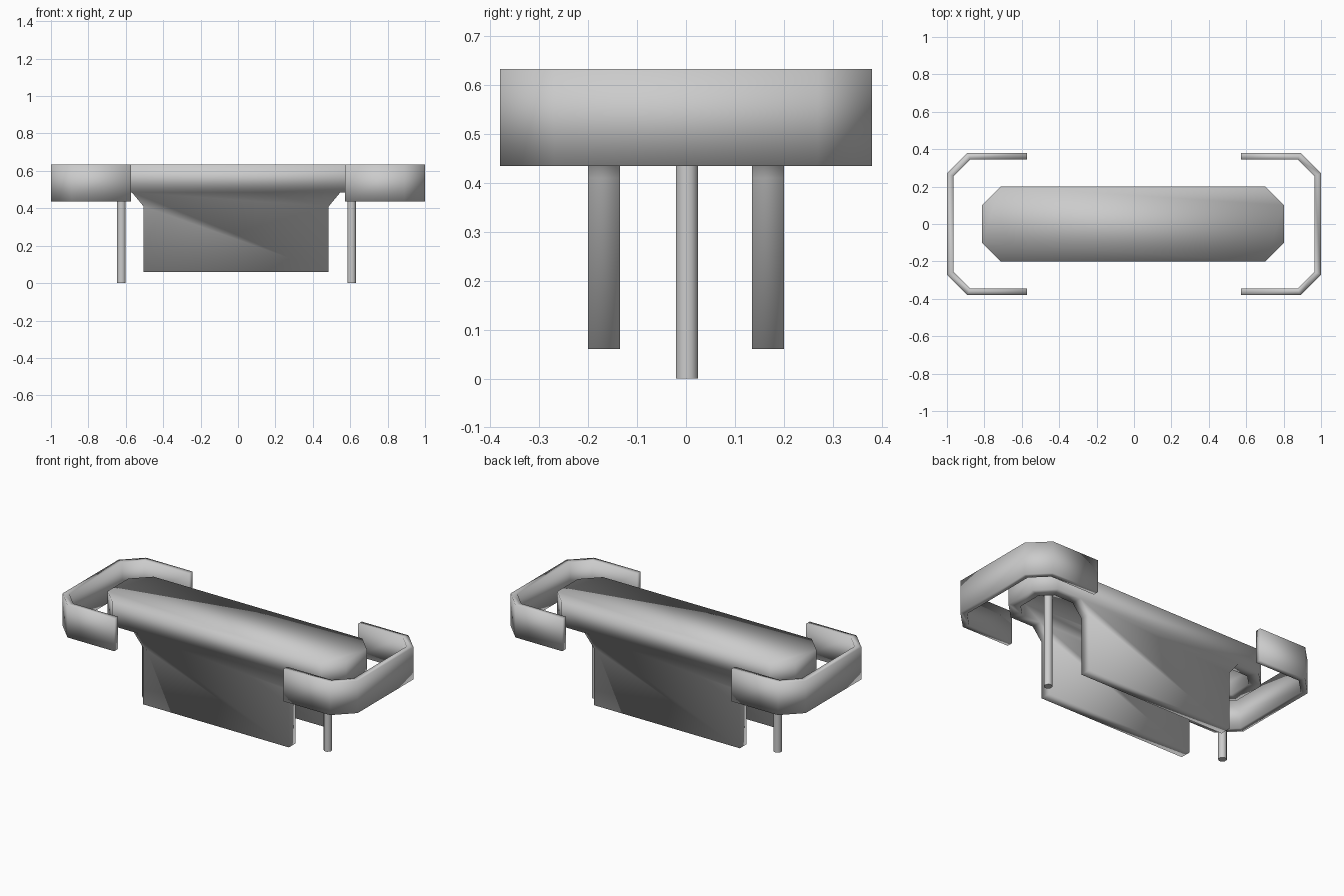
import bpy, math

if "Cube" in bpy.data.objects:
    bpy.data.objects.remove(bpy.data.objects["Cube"])

HX, HY, CUT, T = 0.808, 0.20, 0.10, 0.065     # hood half sizes, corner cut, wall thickness
TOP, RIM = 0.633, 0.485


def add_mesh(name, verts, faces):
    me = bpy.data.meshes.new(name)
    me.from_pydata(verts, [], faces)
    me.update()
    ob = bpy.data.objects.new(name, me)
    bpy.context.collection.objects.link(ob)
    for p in me.polygons:
        p.use_smooth = True
    return ob


def hood_shell(t):
    """Octagonal hood skin inset by t: lower edge ring plus top octagon."""
    hx, hy, c = HX - t, HY - t, CUT - t * (2 - math.sqrt(2))
    skirt = [(-0.562, RIM), (-0.50, 0.41), (-0.50, 0.06),
             (0.49, 0.06), (0.49, 0.41), (0.552, RIM)]
    front = [(-hx + c, -hy, RIM)] + [(x, -hy, z) for x, z in skirt] + [(hx - c, -hy, RIM)]
    right = [(hx, -hy + c, RIM), (hx, hy - c, RIM)]
    back = [(x, -y, z) for x, y, z in reversed(front)]
    left = [(-x, -y, z) for x, y, z in right]
    ring = front + right + back + left
    corners = [0, 7, 8, 9, 10, 17, 18, 19]
    top = [(ring[i][0], ring[i][1], TOP - t) for i in corners]
    return ring, top, corners


# hollow octagonal hood with two hanging side walls
ring_o, top_o, corners = hood_shell(0)
ring_i, top_i, _ = hood_shell(T)
n = len(ring_o)
verts, faces = [], []
for ring, top, flip in ((ring_o, top_o, False), (ring_i, top_i, True)):
    b = len(verts)
    verts += ring + top
    skin = [[b + n + k for k in range(8)]]
    for k in range(8):
        i, j = corners[k], corners[(k + 1) % 8]
        j = j if j > i else j + n
        lower = [b + m % n for m in range(i, j + 1)]
        skin.append(lower + [b + n + (k + 1) % 8, b + n + k])
    faces += [f[::-1] for f in skin] if flip else skin
inner = n + 8
for i in range(n):
    j = (i + 1) % n
    faces.append([j, i, inner + i, inner + j])
body = add_mesh("hood_body", verts, faces)
body.location.x = -0.005


# C-shaped bands around both ends
def band_path(t):
    hx, hy, c = 1 - t, 0.38 - t, 0.11 - t * (2 - math.sqrt(2))
    return [(0.573, -hy), (hx - c, -hy), (hx, -hy + c),
            (hx, hy - c), (hx - c, hy), (0.573, hy)]


for side, s in (("left", -1), ("right", 1)):
    outline = band_path(0) + band_path(0.036)[::-1]
    m = len(outline)
    verts = [(s * x, y, z) for z in (0.435, TOP) for x, y in outline]
    faces = [[i, (i + 1) % m, m + (i + 1) % m, m + i] for i in range(m)]
    for i in range(5):
        q = [i, i + 1, m - 2 - i, m - 1 - i]
        faces += [q[::-1], [m + k for k in q]]
    if s < 0:
        faces = [f[::-1] for f in faces]
    add_mesh(side + "_end_band", verts, faces)

    # support post under each end
    bpy.ops.mesh.primitive_cylinder_add(
        vertices=8, radius=0.0245, depth=0.58, rotation=(0, 0, math.pi / 8),
        location=(-0.623 if s < 0 else 0.608, 0.002, 0.29))
    post = bpy.context.object
    post.name = side + "_post"
    bpy.ops.object.shade_smooth_by_angle(angle=math.radians(50))
